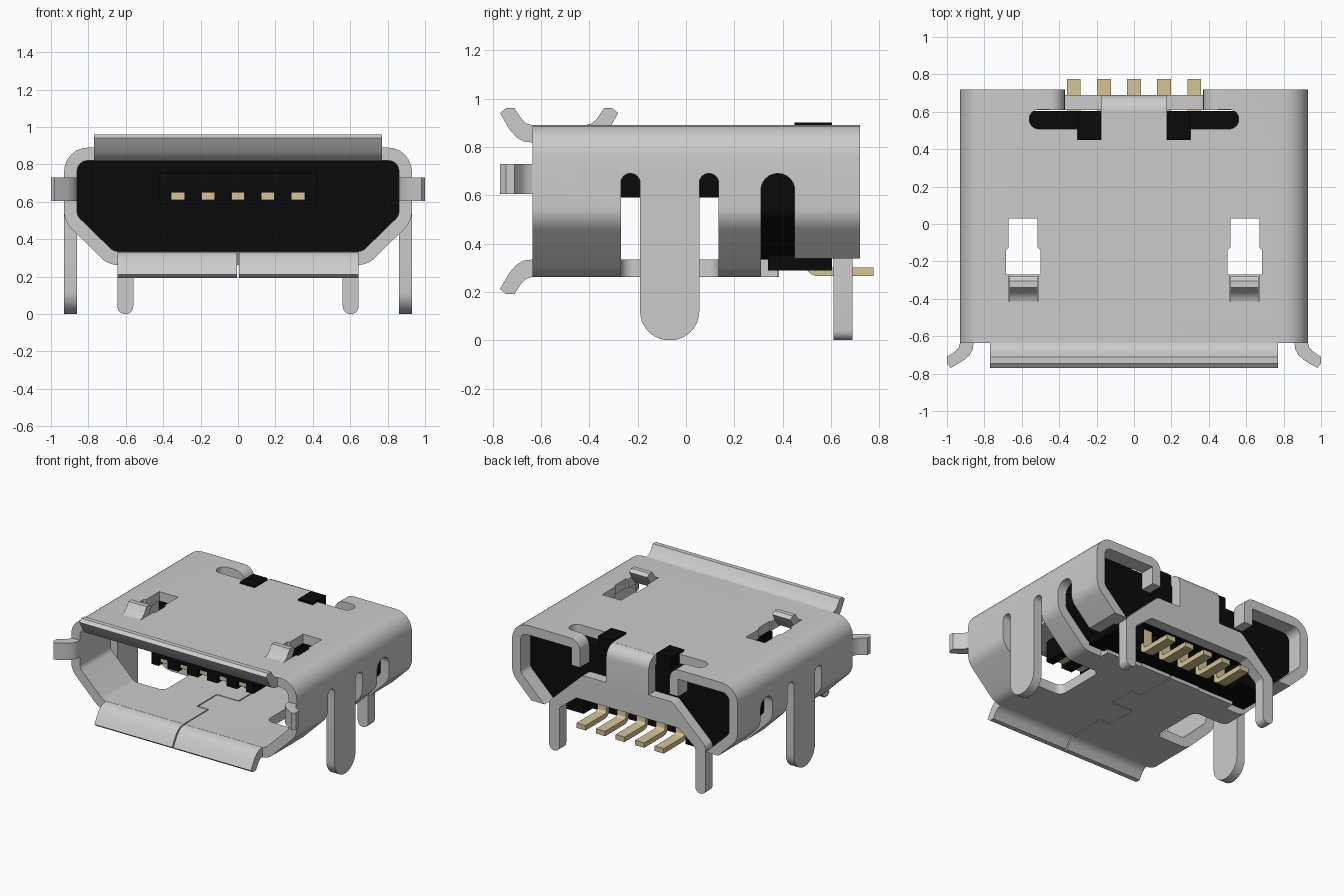
import bpy, bmesh, math
from mathutils import Vector

if "Cube" in bpy.data.objects:
    bpy.data.objects.remove(bpy.data.objects["Cube"])


def material(name, rgb):
    m = bpy.data.materials.new(name)
    m.diffuse_color = (*rgb, 1)
    m.use_nodes = True
    m.node_tree.nodes["Principled BSDF"].inputs["Base Color"].default_value = m.diffuse_color
    return m


BLACK = material("black_plastic", (0.003, 0.003, 0.003))
GOLD = material("gold_plate", (0.66, 0.55, 0.30))


def rounded(pts, radii, n=6):
    """Round the corners of a 2D polygon; a radius of 0 keeps a corner sharp."""
    if not isinstance(radii, (list, tuple)):
        radii = [radii] * len(pts)
    out = []
    for i, r in enumerate(radii):
        p = Vector(pts[i])
        if r == 0:
            out.append(p)
            continue
        u = (Vector(pts[i - 1]) - p).normalized()
        v = (Vector(pts[(i + 1) % len(pts)]) - p).normalized()
        half = u.angle(v) / 2
        c = p + (u + v).normalized() * r / math.sin(half)
        a = (p + u * r / math.tan(half) - c).normalized()
        b = (p + v * r / math.tan(half) - c).normalized()
        out += [c + a.slerp(b, k / n) * r for k in range(n + 1)]
    return out


def rect(a0, a1, b0, b1):
    return [(a0, b0), (a1, b0), (a1, b1), (a0, b1)]


def prism(name, pts, axis, lo, hi, mat=None, inner=None):
    """Extrude a 2D profile along an axis; inner makes it a hollow tube."""
    place = {'x': lambda p, t: (t, p[0], p[1]),
             'y': lambda p, t: (p[0], t, p[1]),
             'z': lambda p, t: (p[0], p[1], t)}[axis]
    bm = bmesh.new()
    loops = [[[bm.verts.new(place(p, t)) for p in ring] for t in (lo, hi)]
             for ring in ([pts, inner] if inner else [pts])]
    n = len(pts)
    for a, b in loops:
        for i in range(n):
            j = (i + 1) % n
            bm.faces.new((a[i], a[j], b[j], b[i]))
    for k in (0, 1):
        if inner:
            o, q = loops[0][k], loops[1][k]
            for i in range(n):
                j = (i + 1) % n
                bm.faces.new((o[i], o[j], q[j], q[i]))
        else:
            bm.faces.new(loops[0][k])
    bmesh.ops.recalc_face_normals(bm, faces=bm.faces)
    me = bpy.data.meshes.new(name)
    bm.to_mesh(me)
    bm.free()
    ob = bpy.data.objects.new(name, me)
    bpy.context.collection.objects.link(ob)
    if mat:
        me.materials.append(mat)
    return ob


def cut(target, pts, axis, lo, hi):
    cutter = prism("cutter", pts, axis, lo, hi)
    cutter.hide_render = True
    mod = target.modifiers.new("cut", 'BOOLEAN')
    mod.operation, mod.solver, mod.object = 'DIFFERENCE', 'EXACT', cutter
    bpy.context.view_layer.objects.active = target
    bpy.ops.object.modifier_apply(modifier=mod.name)
    bpy.data.objects.remove(cutter)


def flip(pts, s):
    return [(s * p[0], p[1]) for p in pts]


def symmetric(half):
    return half + [(-x, z) for x, z in reversed(half)]


# Shell tube
outer = symmetric([(0.93, 0.89), (0.93, 0.496), (0.694, 0.262)])
inner = symmetric([(0.86, 0.82), (0.86, 0.525), (0.665, 0.335)])
inner_round = rounded(inner, 0.055)
shell = prism("shell", rounded(outer, 0.13), 'y', -0.635, 0.72, inner=inner_round)

# Shell openings: bottom rear, top rear centre
cut(shell, rect(0.25, 1.2, 0.378, 1), 'z', -0.1, 0.338)
cut(shell, rect(-1.2, -0.25, 0.378, 1), 'z', -0.1, 0.338)
cut(shell, rect(-0.26, 0.26, 0.385, 1), 'z', -0.1, 0.338)
cut(shell, rect(-0.45, 0.45, 0.61, 1), 'z', 0.7, 1)
for s in (1, -1):
    x0, x1 = sorted((0.55 * s, 1.2 * s))
    # side slots with round tops
    for y0, y1 in ((-0.27, -0.19), (0.055, 0.135), (0.31, 0.45)):
        r = (y1 - y0) / 2 - 0.001
        cut(shell, rounded(rect(y0, y1, -0.1, 0.69), [0, 0, r, r]), 'x', x0, x1)
    # opening left by the folded-down side leg
    cut(shell, flip(rounded(rect(0.42, 1.2, -0.27, 0.135), [0.05, 0, 0, 0.05]), s),
        'z', -0.1, 0.56)
    # stepped finger hole in the top
    hole = [(0.512, -0.415), (0.668, -0.415), (0.668, -0.27), (0.685, -0.27),
            (0.685, -0.14), (0.67, -0.125), (0.67, 0.03), (0.515, 0.03),
            (0.515, -0.125), (0.50, -0.14), (0.50, -0.27), (0.512, -0.27)]
    cut(shell, flip(hole, s), 'z', 0.7, 1)
    # rear top slot and clip notch
    cut(shell, flip(rounded(rect(0.176, 0.56, 0.508, 0.612), [0, 0.051, 0.051, 0]), s),
        'z', 0.7, 1)
    cut(shell, flip(rect(0.176, 0.302, 0.448, 0.56), s), 'z', 0.7, 1)

# Interlocking seam in the bottom plate
g = 0.004
for a0, a1, b0, b1 in ((-g, g, -0.7, -0.35), (-0.09, g, -0.354, -0.346),
                       (-0.094, -0.086, -0.35, -0.12), (-0.09, 0.09, -0.124, -0.116),
                       (0.086, 0.094, -0.12, 0.08), (-g, 0.09, 0.076, 0.084),
                       (-g, g, 0.08, 0.5)):
    cut(shell, rect(a0, a1, b0, b1), 'z', 0.2, 0.4)

# Flared lips round the mouth, all from one bent profile (y, z)
flare = [(-0.635, 0.89), (-0.66, 0.897), (-0.68, 0.915), (-0.71, 0.96), (-0.745, 0.96),
         (-0.77, 0.94), (-0.73, 0.872), (-0.70, 0.838), (-0.67, 0.822), (-0.635, 0.818)]
prism("top_lip", flare, 'x', -0.77, 0.77)
for s in (1, -1):
    side = "right" if s > 0 else "left"
    prism(side + "_bottom_lip", [(y, 1.152 - z) for y, z in flare], 'x', 0.005 * s, 0.645 * s)
    prism(side + "_side_lip", [(s * (z + 0.04), y) for y, z in flare], 'z', 0.605, 0.73)
    # spring finger on the top
    prism(side + "_spring_finger", [(-y - 1.05, z) for y, z in flare], 'x', 0.515 * s, 0.665 * s)
    # side mounting leg
    prism(side + "_side_leg", rounded(rect(-0.19, 0.055, 0, 0.56), [0.12, 0.12, 0, 0], 10),
          'x', 0.862 * s, 0.93 * s)
    # rear flap curling down
    flap = rounded([(0.45, 0.89), (0.37, 0.89), (0.37, 0.69), (0.44, 0.69),
                    (0.44, 0.82), (0.45, 0.82)], [0, 0.078, 0, 0, 0, 0])
    prism(side + "_rear_flap", flip(flap, s), 'y', 0.61, 0.72)
    # housing clip through the top slot
    prism(side + "_housing_clip", flip(rect(0.18, 0.30, 0.6, 0.902), s), 'y', 0.45, 0.605, BLACK)

# Rear strap and the plate with its two legs
prism("rear_strap", rounded([(0.6, 0.89), (0.69, 0.89), (0.69, 0.58), (0.61, 0.58),
                             (0.61, 0.82), (0.6, 0.82)], [0, 0.085, 0, 0, 0, 0]),
      'x', -0.175, 0.175)
plate = symmetric([(0.175, 0.62), (0.37, 0.62), (0.645, 0.36), (0.645, 0),
                   (0.56, 0), (0.56, 0.33), (0.42, 0.44)])
radii = [0, 0.05, 0.05, 0.04, 0.04, 0.03, 0.03]
prism("rear_plate", rounded(plate, radii + radii[::-1]), 'y', 0.61, 0.69)

# Plastic housing, hollowed behind the contacts
housing = prism("housing", inner_round, 'y', 0.30, 0.605, BLACK)
cut(housing, rect(-0.42, 0.42, 0.1, 0.45), 'y', 0.5, 0.8)
foot = prism("housing_foot", rect(-0.68, 0.68, 0.288, 0.40), 'y', 0.34, 0.605, BLACK)
cut(foot, rect(-0.42, 0.42, 0.1, 0.5), 'y', 0.5, 0.8)

# Tongue with ribs between the contacts
prism("tongue", rounded(rect(-0.42, 0.32, 0.65, 0.75), [0, 0, 0, 0.03]), 'x', -0.42, 0.42, BLACK)
for x, w in ((-0.39, 0.03), (-0.242, 0.044), (-0.081, 0.044),
             (0.081, 0.044), (0.242, 0.044), (0.39, 0.03)):
    prism("tongue_rib", rect(x - w, x + w, 0.59, 0.66), 'y', -0.42, 0.32, BLACK)

# Contacts: spring blade inside, bent tail at the rear
tail = rounded([(0.775, 0.265), (0.49, 0.265), (0.49, 0.46), (0.53, 0.46),
                (0.53, 0.302), (0.775, 0.302)], [0, 0.06, 0, 0, 0.02, 0])
for i in range(-2, 3):
    x = 0.161 * i
    prism("contact_blade", rect(x - 0.035, x + 0.035, 0.61, 0.655), 'y', -0.40, 0.32, GOLD)
    prism("contact_tail", tail, 'x', x - 0.037, x + 0.037, GOLD)

# Smooth the bends, keep edges sharp
bpy.ops.object.select_all(action='SELECT')
bpy.context.view_layer.objects.active = shell
bpy.ops.object.shade_smooth_by_angle(angle=math.radians(35))
